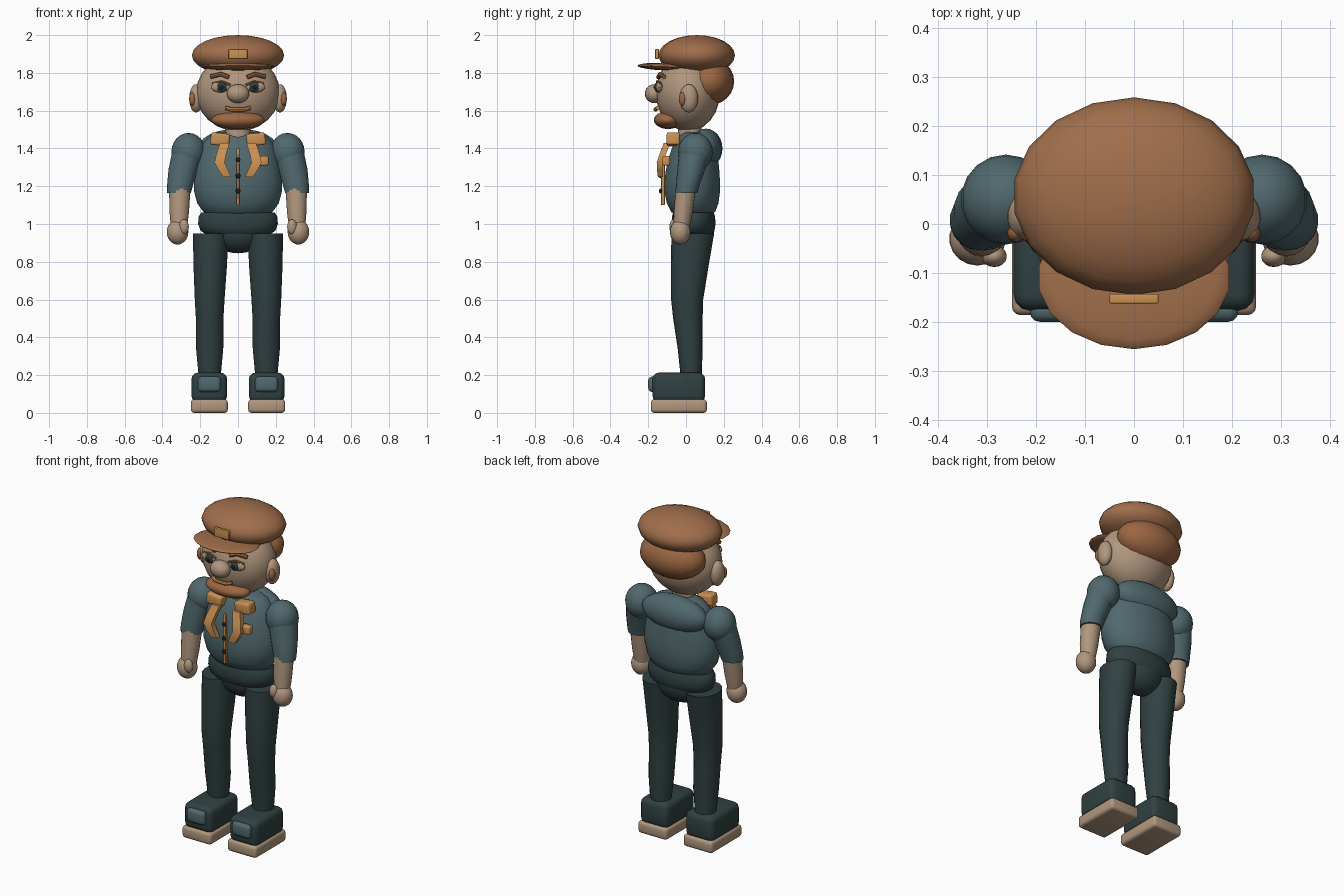
import bpy, bmesh, math
from mathutils import Vector, Euler

cube = bpy.data.objects.get("Cube")
if cube:
    bpy.data.objects.remove(cube, do_unlink=True)


def material(name, r, g, b):
    m = bpy.data.materials.new(name)
    m.use_nodes = True
    m.diffuse_color = (r, g, b, 1)
    m.node_tree.nodes["Principled BSDF"].inputs["Base Color"].default_value = (r, g, b, 1)
    return m


BROWN = material("cap brown", .35, .155, .07)
HAIR = material("hair brown", .33, .135, .055)
ORANGE = material("scarf orange", .6, .28, .085)
SKIN = material("skin tan", .44, .31, .21)
TEAL = material("shirt teal", .08, .14, .155)
DARK = material("trouser dark teal", .03, .052, .054)
BLACK = material("pupil black", .01, .015, .018)


def smooth(obj):
    bpy.ops.object.select_all(action='DESELECT')
    obj.select_set(True)
    bpy.context.view_layer.objects.active = obj
    bpy.ops.object.shade_smooth_by_angle(angle=math.radians(42))
    return obj


def finish(name, bm, mat):
    mesh = bpy.data.meshes.new(name)
    bmesh.ops.recalc_face_normals(bm, faces=bm.faces)
    bm.to_mesh(mesh)
    bm.free()
    mesh.materials.append(mat)
    obj = bpy.data.objects.new(name, mesh)
    bpy.context.collection.objects.link(obj)
    return smooth(obj)


def place(bm, loc, rot):
    turn = Euler([math.radians(a) for a in rot]).to_matrix()
    for v in bm.verts:
        v.co = turn @ v.co + Vector(loc)


def ball(name, loc, radii, mat, rot=(0, 0, 0), seg=18):
    bm = bmesh.new()
    bmesh.ops.create_uvsphere(bm, u_segments=seg, v_segments=12, radius=1)
    bmesh.ops.scale(bm, vec=radii, verts=bm.verts)
    place(bm, loc, rot)
    return finish(name, bm, mat)


def box(name, loc, size, mat, bevel=.01, rot=(0, 0, 0)):
    bm = bmesh.new()
    bmesh.ops.create_cube(bm, size=1)
    bmesh.ops.scale(bm, vec=size, verts=bm.verts)
    bmesh.ops.bevel(bm, geom=bm.edges[:], offset=bevel, segments=3, profile=.5, affect='EDGES')
    place(bm, loc, rot)
    return finish(name, bm, mat)


def loft(name, rings, mat, seg=18):
    """Skin a stack of level rings, each (x, y, z, x radius, y radius)."""
    bm = bmesh.new()
    loops = []
    for x, y, z, rx, ry in rings:
        angles = [math.tau * (i + .5) / seg for i in range(seg)]
        loops.append([bm.verts.new((x + rx * math.cos(a), y + ry * math.sin(a), z)) for a in angles])
    for low, high in zip(loops, loops[1:]):
        for i in range(seg):
            j = (i + 1) % seg
            bm.faces.new((low[i], low[j], high[j], high[i]))
    bm.faces.new(loops[0])
    bm.faces.new(loops[-1])
    return finish(name, bm, mat)


def bar(name, points, radius, mat):
    """Round bar following a few points."""
    curve = bpy.data.curves.new(name, 'CURVE')
    curve.dimensions = '3D'
    curve.bevel_depth = radius
    curve.bevel_resolution = 2
    curve.use_fill_caps = True
    spline = curve.splines.new('POLY')
    spline.points.add(len(points) - 1)
    for p, co in zip(spline.points, points):
        p.co = (*co, 1)
    curve.materials.append(mat)
    obj = bpy.data.objects.new(name, curve)
    bpy.context.collection.objects.link(obj)
    bpy.ops.object.select_all(action='DESELECT')
    obj.select_set(True)
    bpy.context.view_layer.objects.active = obj
    bpy.ops.object.convert(target='MESH')
    return smooth(bpy.context.object)


# Head, hair and cap
ball("head", (0, .01, 1.695), (.222, .17, .205), SKIN, seg=24)
ball("back_hair", (0, .125, 1.755), (.205, .13, .125), HAIR)
ball("cap_crown", (0, .057, 1.893), (.248, .202, .107), BROWN)
ball("cap_brim", (0, -.11, 1.833), (.197, .146, .02), BROWN, rot=(-2, 0, 0))
box("cap_badge", (0, -.153, 1.9), (.1, .02, .052), ORANGE, .004)

# Face
ball("nose", (0, -.168, 1.69), (.06, .05, .05), SKIN)
ball("beard", (0, -.095, 1.55), (.143, .075, .047), HAIR)
bar("mouth", [(-.065, -.15, 1.615), (-.035, -.162, 1.606), (.035, -.162, 1.606), (.065, -.15, 1.615)],
    .011, ORANGE)
for s, side in ((1, "left"), (-1, "right")):
    ball(side + "_eye", (s * .088, -.14, 1.725), (.056, .02, .03), SKIN)
    ball(side + "_iris", (s * .085, -.152, 1.724), (.027, .016, .027), DARK)
    ball(side + "_pupil", (s * .085, -.164, 1.724), (.013, .007, .013), BLACK)
    bar(side + "_eyelid", [(s * .04, -.15, 1.735), (s * .085, -.153, 1.754), (s * .135, -.135, 1.742)],
        .007, HAIR)
    bar(side + "_brow", [(s * .048, -.146, 1.777), (s * .09, -.138, 1.793), (s * .145, -.117, 1.78)],
        .012, HAIR)
    ball(side + "_ear", (s * .222, .015, 1.665), (.037, .049, .075), SKIN)
    ball(side + "_inner_ear", (s * .241, -.018, 1.662), (.018, .02, .036), HAIR)

# Torso
loft("neck", [(0, .02, 1.42, .07, .065), (0, .02, 1.53, .065, .06)], SKIN)
loft("shirt", [(0, .04, 1.04, .15, .09), (0, .038, 1.065, .185, .118), (0, .035, 1.11, .218, .138),
               (0, .033, 1.17, .234, .148), (0, .033, 1.23, .235, .148), (0, .035, 1.29, .226, .142),
               (0, .04, 1.36, .21, .13), (0, .045, 1.42, .192, .114), (0, .05, 1.465, .155, .09),
               (0, .05, 1.488, .1, .06)], TEAL, 24)
ball("upper_back", (0, .105, 1.4), (.215, .088, .105), TEAL)
box("button_strip", (0, -.122, 1.25), (.016, .02, .3), ORANGE, .004)
for z in (1.34, 1.255, 1.175):
    ball("shirt_button", (0, -.134, z), (.013, .01, .013), BLACK, seg=10)
box("pocket_square", (.132, -.105, 1.335), (.058, .04, .05), ORANGE, .008)

# Neck scarf: a knot and a bent tail on each side
for s, side in ((1, "left"), (-1, "right")):
    box(side + "_scarf_knot", (s * .095, -.068, 1.448), (.1, .07, .066), ORANGE, .012, rot=(0, s * -6, 0))
    loft(side + "_scarf_tail", [(s * .058, -.135, 1.25, .03, .02), (s * .078, -.138, 1.285, .036, .022),
                                (s * .098, -.138, 1.325, .038, .024), (s * .09, -.125, 1.365, .037, .024),
                                (s * .07, -.1, 1.43, .036, .024)], ORANGE, 4)

# Hips
loft("waistband", [(0, .04, .945, .17, .095), (0, .04, .965, .2, .112), (0, .04, 1.0, .213, .117),
                   (0, .04, 1.04, .21, .115), (0, .04, 1.062, .195, .108)], DARK, 24)
ball("pelvis", (0, .045, .965), (.16, .105, .12), DARK)

# Arms, legs and shoes
for s, side in ((1, "left"), (-1, "right")):
    ball(side + "_shoulder", (s * .262, .05, 1.382), (.092, .092, .1), TEAL)
    loft(side + "_sleeve", [(s * .312, .003, 1.165, .064, .058), (s * .308, .008, 1.2, .069, .062),
                            (s * .29, .028, 1.29, .079, .074), (s * .265, .048, 1.385, .084, .084)], TEAL)
    loft(side + "_forearm", [(s * .313, -.025, .97, .042, .042), (s * .311, -.015, 1.06, .052, .05),
                             (s * .308, .0, 1.19, .058, .054)], SKIN)
    ball(side + "_hand", (s * .32, -.03, .958), (.058, .055, .067), SKIN)
    ball(side + "_thumb", (s * .286, -.066, .985), (.026, .022, .04), SKIN)
    loft(side + "_leg", [(s * .15, .028, .18, .058, .055), (s * .15, .022, .34, .073, .066),
                         (s * .15, .01, .5, .074, .078), (s * .15, .006, .6, .08, .085),
                         (s * .147, .02, .78, .09, .1), (s * .145, .036, .95, .095, .113)], DARK)
    box(side + "_shoe", (s * .152, -.038, .135), (.188, .278, .155), DARK, .032)
    box(side + "_sole", (s * .152, -.038, .036), (.196, .297, .072), SKIN, .018)
    box(side + "_toe_plate", (s * .152, -.178, .152), (.122, .044, .082), TEAL, .02)
